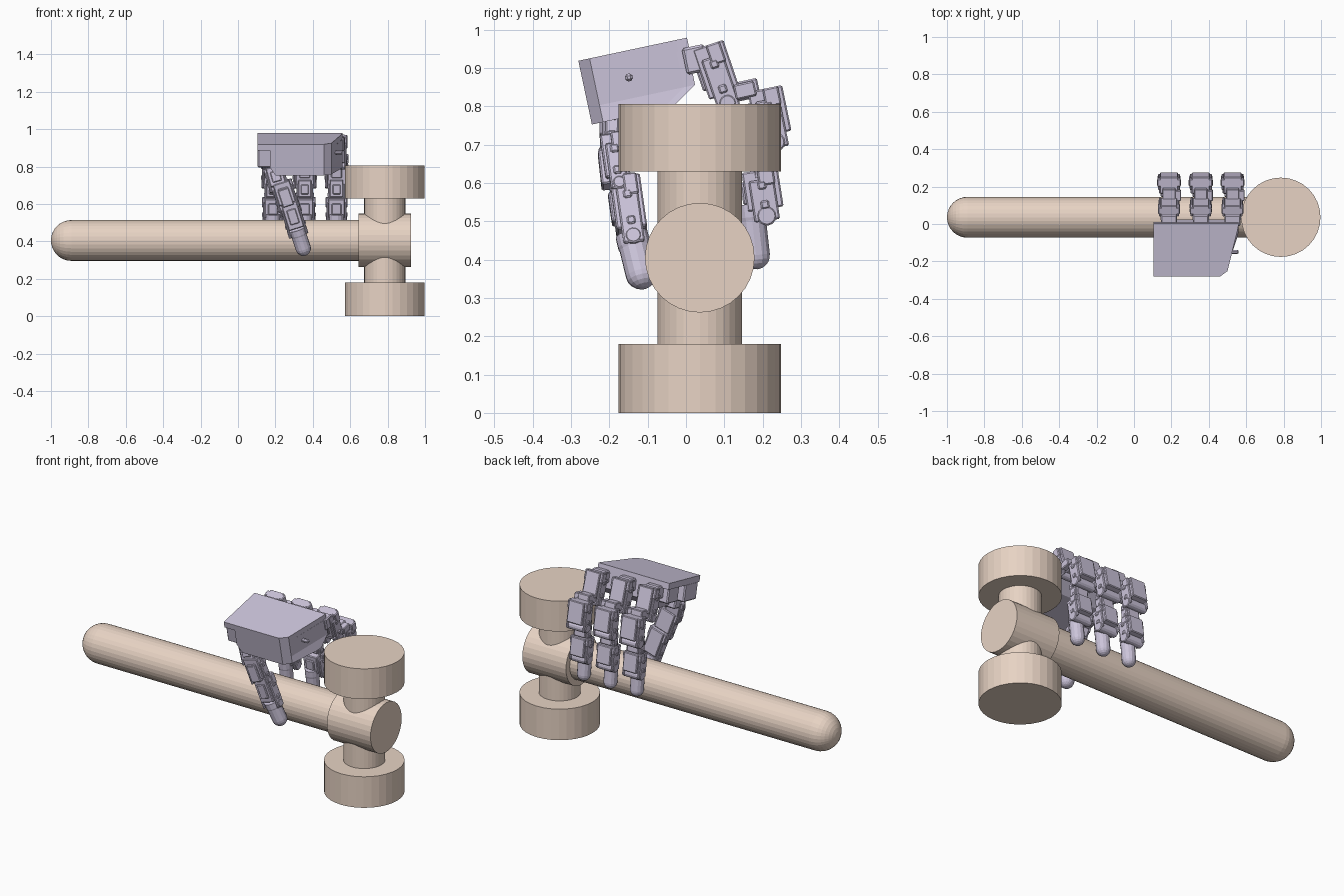
import bpy, bmesh
from math import pi, sin, cos
from mathutils import Matrix, Vector

if "Cube" in bpy.data.objects:
    bpy.data.objects.remove(bpy.data.objects["Cube"])


def material(name, rgb):
    m = bpy.data.materials.new(name)
    m.diffuse_color = (*rgb, 1)
    m.use_nodes = True
    m.node_tree.nodes["Principled BSDF"].inputs["Base Color"].default_value = m.diffuse_color
    return m


WOOD = material("tan", (0.80, 0.65, 0.55))
METAL = material("lilac", (0.60, 0.55, 0.70))


def finish(bm, name, mat, bevel=0):
    bmesh.ops.recalc_face_normals(bm, faces=bm.faces)
    me = bpy.data.meshes.new(name)
    bm.to_mesh(me)
    bm.free()
    ob = bpy.data.objects.new(name, me)
    bpy.context.collection.objects.link(ob)
    me.materials.append(mat)
    if bevel:
        b = ob.modifiers.new("bevel", "BEVEL")
        b.width, b.segments, b.limit_method = bevel, 1, "ANGLE"
    return ob


def loft(bm, rings):
    """Closed solid through rings that have equal point counts."""
    vs = [[bm.verts.new(p) for p in r] for r in rings]
    n = len(vs[0])
    for a, b in zip(vs, vs[1:]):
        for i in range(n):
            bm.faces.new((a[i], a[(i + 1) % n], b[(i + 1) % n], b[i]))
    bm.faces.new(vs[0])
    bm.faces.new(vs[-1])


def turned(bm, frame, profile, sides):
    """Lathe (radius, height) pairs about the frame's z axis."""
    loft(bm, [[frame @ Vector((r * cos(2 * pi * i / sides), r * sin(2 * pi * i / sides), h))
               for i in range(sides)] for r, h in profile])


def box(bm, frame, c, s):
    bmesh.ops.create_cube(bm, size=1, matrix=frame @ Matrix.Translation(c) @ Matrix.Diagonal((*s, 1)))


def axes(o, x, y, z):
    m = Matrix((x, y, z)).transposed().to_4x4()
    m.translation = o
    return m


def aim(a, b, wide):
    """Frame at a: z towards b, x along the hinge direction."""
    a, b = Vector(a), Vector(b)
    z = (b - a).normalized()
    x = (Vector(wide) - Vector(wide).dot(z) * z).normalized()
    return axes(a, x, z.cross(x), z), (b - a).length


# mallet
CY, CZ, HX = 0.036, 0.405, 0.785
ALONG = axes((0, CY, CZ), Vector((0, 1, 0)), Vector((0, 0, 1)), Vector((1, 0, 0)))
UP = Matrix.Translation((HX, CY, 0))
R = 0.109
dome = [(max(R * sin(t * pi / 16), 0.001), -1 + R * (1 - cos(t * pi / 16))) for t in range(9)]
for name, frame, profile in (
        ("handle", ALONG, dome + [(R, 0.66)]),
        ("handle_collar", ALONG, [(0.143, 0.645), (0.143, 0.925)]),
        ("head_neck", UP, [(0.11, 0.17), (0.11, 0.64)]),
        ("lower_striking_face", UP, [(0.212, 0), (0.212, 0.18)]),
        ("upper_striking_face", UP, [(0.212, 0.63), (0.212, 0.806)])):
    bm = bmesh.new()
    turned(bm, frame, profile, 32)
    finish(bm, name, WOOD)


# robot hand palm: v runs along the tilted back of the hand, n is its normal
V, N = Vector((0, 0.978, 0.208)), Vector((0, -0.208, 0.978))
PALM = axes((0, -0.281, 0.919), Vector((1, 0, 0)), V, N)


def palm_ring(x0, v1, depth, v0=0.0):
    return [PALM @ Vector(p) for p in ((x0, v0, depth), (0.46, v0, depth), (0.50, v0 + 0.03, depth),
                                       (0.555, v1 - 0.03, depth), (0.56, v1, depth), (x0, v1, depth))]


bm = bmesh.new()
loft(bm, [palm_ring(0.105, 0.29, 0), palm_ring(0.105, 0.29, -0.035)])
finish(bm, "palm_back_plate", METAL)
bm = bmesh.new()
loft(bm, [palm_ring(0.17, 0.285, -0.03), palm_ring(0.17, 0.285, -0.125), palm_ring(0.20, 0.215, -0.17)])
finish(bm, "palm_body", METAL)
bm = bmesh.new()
box(bm, PALM, (0.145, 0.07, -0.08), (0.08, 0.12, 0.10))
box(bm, PALM, (0.145, 0.22, -0.075), (0.06, 0.10, 0.09))
box(bm, PALM, (0.20, 0.085, -0.15), (0.09, 0.09, 0.06))
box(bm, PALM, (0.535, 0.12, -0.07), (0.05, 0.02, 0.02))
finish(bm, "thumb_mount", METAL, 0.006)


# finger link: motor case, cheek plates, hinge drum and screw bosses
def link(name, a, b, width, thick, wide=(1, 0, 0)):
    f, L = aim(a, b, wide)
    bm = bmesh.new()
    box(bm, f, (0, 0, L * 0.43), (width * 0.84, thick, L * 0.70))
    box(bm, f, (0, thick * 0.5, L * 0.45), (width * 0.5, 0.016, L * 0.4))
    for s in (-1, 1):
        box(bm, f, (s * width * 0.46, 0, L * 0.62), (0.012, thick * 0.7, L * 0.74))
        box(bm, f, (s * width * 0.43, -thick * 0.15, L * 0.22), (0.026, thick * 0.45, L * 0.28))
        for h in (0.35, 0.7):
            box(bm, f, (s * width * 0.52, 0, L * h), (0.01, 0.022, 0.022))
    drum = f @ Matrix.Translation((-width * 0.54, 0, L * 0.9)) @ Matrix.Rotation(pi / 2, 4, "Y")
    turned(bm, drum, [(thick * 0.27, 0), (thick * 0.27, width * 1.08)], 14)
    finish(bm, name, METAL, 0.004)


def fingertip(name, a, b, r, wide=(1, 0, 0)):
    f, L = aim(a, b, wide)
    bm = bmesh.new()
    prof = [(r * 1.05, 0), (r * 1.05, L * 0.2), (r, L * 0.25)]
    prof += [(max(r * cos(t * pi / 10), 0.001), L - r + r * sin(t * pi / 10)) for t in range(6)]
    turned(bm, f, prof, 14)
    finish(bm, name, METAL)


# three fingers on the back side of the handle
for i, x in enumerate((0.187, 0.357, 0.527), 1):
    bm = bmesh.new()
    box(bm, PALM, (x, 0.30, -0.06), (0.085, 0.06, 0.07))
    finish(bm, f"finger_{i}_knuckle", METAL, 0.006)
    link(f"finger_{i}_base", (x, 0.052, 0.975), (x, 0.115, 0.79), 0.105, 0.085)
    bm = bmesh.new()
    f, L = aim((x, 0.10, 0.83), (x, 0.19, 0.85), (1, 0, 0))
    box(bm, f, (0, 0, L / 2), (0.07, 0.05, L))
    box(bm, f, (0.04, 0, L * 0.6), (0.05, 0.04, L * 0.6))
    finish(bm, f"finger_{i}_bracket", METAL, 0.004)
    link(f"finger_{i}_middle", (x, 0.203, 0.86), (x, 0.238, 0.69), 0.115, 0.092)
    link(f"finger_{i}_bridge", (x, 0.185, 0.74), (x, 0.20, 0.61), 0.085, 0.06)
    link(f"finger_{i}_outer", (x, 0.190, 0.645), (x, 0.213, 0.50), 0.105, 0.095)
    fingertip(f"finger_{i}_tip", (x, 0.168, 0.545), (x, 0.187, 0.375), 0.037)

# thumb on the front side, leaning towards the head
TW = (0.94, 0, 0.34)
link("thumb_base", (0.185, -0.19, 0.81), (0.225, -0.195, 0.67), 0.10, 0.05, TW)
link("thumb_middle", (0.225, -0.195, 0.73), (0.275, -0.172, 0.57), 0.11, 0.065, TW)
link("thumb_outer", (0.265, -0.163, 0.625), (0.325, -0.135, 0.43), 0.10, 0.08, TW)
fingertip("thumb_tip", (0.315, -0.142, 0.465), (0.362, -0.108, 0.325), 0.041, TW)
bm = bmesh.new()
f, L = aim((0.24, -0.215, 0.68), (0.27, -0.205, 0.59), TW)
box(bm, f, (0, 0, L / 2), (0.06, 0.03, L))
finish(bm, "thumb_bracket", METAL, 0.004)
